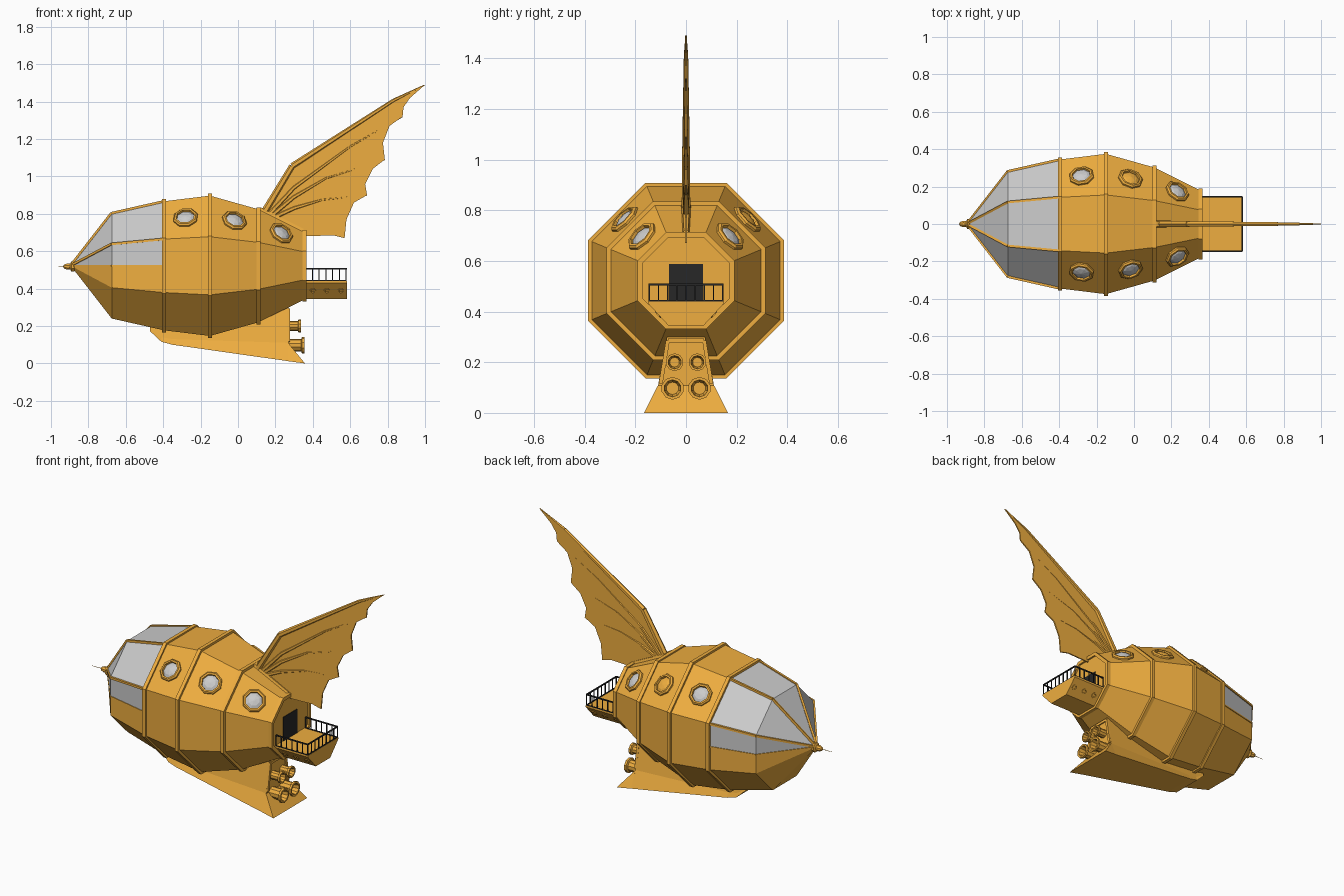
import bpy, bmesh
from math import sin, cos, pi, radians
from mathutils import Vector, Matrix

if "Cube" in bpy.data.objects:
    bpy.data.objects.remove(bpy.data.objects["Cube"])

def material(name, col):
    m = bpy.data.materials.new(name)
    m.diffuse_color = col
    m.use_nodes = True
    m.node_tree.nodes["Principled BSDF"].inputs["Base Color"].default_value = m.diffuse_color
    return m

ORANGE = material("orange_paint", (0.86, 0.42, 0.05, 1))
BLACK = material("black_metal", (0.02, 0.02, 0.02, 1))
ZC = 0.522  # height of the hull axis

def build(name, lofts, mat=None, caps=True, close=False):
    """Each loft is a list of vertex rings bridged by quads."""
    bm = bmesh.new()
    for rings in lofts:
        vs = [[bm.verts.new(p) for p in r] for r in rings]
        n = len(vs[0])
        pairs = list(zip(vs, vs[1:])) + ([(vs[-1], vs[0])] if close else [])
        for a, b in pairs:
            for j in range(n):
                k = (j + 1) % n
                bm.faces.new((a[j], a[k], b[k], b[j]))
        if caps and not close:
            bm.faces.new(vs[0])
            bm.faces.new(vs[-1])
    bmesh.ops.recalc_face_normals(bm, faces=bm.faces)
    me = bpy.data.meshes.new(name)
    bm.to_mesh(me)
    bm.free()
    ob = bpy.data.objects.new(name, me)
    bpy.context.collection.objects.link(ob)
    if mat:
        me.materials.append(mat)
    return ob

def lathe(origin, axis, profile, n=8):
    """Rings for a turned shape: profile is (radius, height) along axis."""
    q = Vector(axis).to_track_quat('Z', 'Y')
    o = Vector(origin)
    return [[o + q @ Vector((r * cos(2 * pi * (i + .5) / n), r * sin(2 * pi * (i + .5) / n), h))
             for i in range(n)] for r, h in profile]

def beam(p, q, r0, r1=None, n=4):
    d = Vector(q) - Vector(p)
    return lathe(p, d, [(r0, 0), (r1 or r0, d.length)], n)

def path(pts, radii, n=4):
    return [beam(pts[i], pts[i + 1], radii[i], radii[i + 1], n) for i in range(len(pts) - 1)]

def octagon(x, a):
    R = a / cos(pi / 8)
    return [Vector((x, R * cos(pi / 8 + k * pi / 4), ZC + R * sin(pi / 8 + k * pi / 4))) for k in range(8)]

def section(x, a):
    """Octagon plus a mid point on each vertical side."""
    o = octagon(x, a)
    return [Vector((x, a, ZC))] + o[:4] + [Vector((x, -a, ZC))] + o[4:]

# hull, with the upper front faces split off as canopy glass
stations = [(-0.885, 0.012), (-0.675, 0.282), (-0.395, 0.345), (-0.15, 0.375), (0.11, 0.302), (0.355, 0.18)]
hull = build("hull", [[section(*s) for s in stations]], ORANGE)
glass = hull.copy()
glass.data = hull.data.copy()
glass.name = "canopy_glass"
glass.data.materials.clear()
bpy.context.collection.objects.link(glass)
for ob, keep_glass in ((hull, False), (glass, True)):
    bm = bmesh.new()
    bm.from_mesh(ob.data)
    kill = []
    for f in bm.faces:
        c = f.calc_center_median()
        is_glass = -0.88 < c.x < -0.40 and c.z > ZC + 0.005
        if is_glass != keep_glass:
            kill.append(f)
    bmesh.ops.delete(bm, geom=kill, context='FACES')
    bm.to_mesh(ob.data)
    bm.free()

# canopy frame bars
secs = [section(*s) for s in stations[:3]]
bars = []
for j in range(6):
    bars += path([s[j] for s in secs], [.009 if 0 < j < 5 else .006] * 3)
build("canopy_frame", bars, ORANGE)

# hull rings
for i, (x, a) in enumerate(stations[2:]):
    w = 0.011
    build(f"hull_ring_{i + 1}", [[octagon(x - w, a - .01), octagon(x - w, a + .011),
                                  octagon(x + w, a + .011), octagon(x + w, a - .01)]], ORANGE, close=True)

# nose cap and needle
build("nose_cap", [lathe((-0.855, 0, 0.518), (-1, 0, 0),
      [(.038, 0), (.026, .02), (.03, .027), (.03, .036), (.016, .042), (.018, .058), (.012, .075), (.002, .08)])], ORANGE)
build("nose_needle", [beam((-0.92, 0, 0.518), (-1, 0, 0.518), .002, .001)], ORANGE)

# portholes on the upper diagonal faces
for i, x in enumerate((-0.28, -0.02, 0.23)):
    (x0, a0), (x1, a1) = stations[i + 2], stations[i + 3]
    a = a0 + (a1 - a0) * (x - x0) / (x1 - x0)
    for side, s in (("right", -1), ("left", 1)):
        u = Vector((0, s, 1)).normalized()
        normal = Vector((a0 - a1, 0, 0)) + u * (x1 - x0)
        o = Vector((x, 0, ZC)) + u * a
        build(f"porthole_rim_{side}_{i + 1}", [lathe(o, normal,
              [(.068, -.01), (.068, .009), (.06, .017), (.05, .017), (.046, -.01)])], ORANGE, close=True)
        build(f"porthole_glass_{side}_{i + 1}", [lathe(o, normal, [(.049, .004), (.032, .013), (.004, .018)])],
              ORANGE if (i, s) == (1, 1) else None)

# tail fin membrane with scalloped trailing edge
fin = [(.13, .79), (.29, 1.06), (.83, 1.41), (1, 1.49), (.92, 1.42), (.885, 1.37), (.88, 1.32), (.81, 1.27),
       (.775, 1.18), (.785, 1.09), (.72, 1.04), (.68, .96), (.69, .90), (.62, .86), (.58, .77), (.57, .67),
       (.51, .685), (.36, .68), (.30, .70)]
build("tail_fin", [[[(x, y, z) for x, z in fin] for y in (-.004, .004)]], ORANGE)

# fin spars
spars = [[(.13, .79), (.29, 1.055), (.83, 1.405), (.995, 1.487)],
         [(.17, .80), (.30, .94), (.60, 1.16), (.88, 1.32)],
         [(.18, .79), (.30, .89), (.47, .99), (.785, 1.09)],
         [(.19, .78), (.30, .83), (.45, .875), (.69, .90)]]
parts = []
for i, s in enumerate(spars):
    k = 1 if i == 0 else .7
    parts += path([(x, 0, z) for x, z in s], [.02 * k, .017 * k, .010 * k, .003], 6)
build("fin_spars", parts, ORANGE)
build("fin_foot", [[[(.12, -w, z0), (.12, w, z0), (.35, w * .6, z1), (.35, -w * .6, z1)]
                    for w, z0, z1 in ((.032, .78, .68), (.014, .835, .72))]], ORANGE)

# rear door
build("rear_door", [[[(x, -.068, .44), (x, .068, .44), (x, .068, .587), (x, -.068, .587)]
                     for x in (.35, .358)]], BLACK)

# balcony, rivets on its sloping sides, and railing
deck = [(-.148, .44), (-.148, .43), (-.07, .345), (.07, .345), (.148, .43), (.148, .44)]
build("balcony", [[[(x, y, z) for y, z in deck] for x in (.35, .582)]], ORANGE)
build("balcony_rivets", [lathe((x, s * .109, .388), (0, s * .09, -.08),
      [(.018, -.004), (.018, .004), (.011, .004), (.009, .001)]) for x in (.40, .475, .55) for s in (-1, 1)], ORANGE)
corners = [(.362, -.145), (.578, -.145), (.578, .145), (.362, .145)]
rails = []
for (xa, ya), (xb, yb), n in zip(corners, corners[1:], (6, 8, 6)):
    rails.append(beam((xa, ya, .507), (xb, yb, .507), .005))
    rails.append(beam((xa, ya, .442), (xb, yb, .442), .004))
    for k in range(n + 1):
        x, y = xa + (xb - xa) * k / n, ya + (yb - ya) * k / n
        rails.append(beam((x, y, .44), (x, y, .508), .0035))
build("railing", rails, BLACK)

# keel: (x, bottom z, bend z, top z) and matching half widths
keel = [(-.47, .172, .18, .20, .085, .08, .075), (-.41, .116, .14, .20, .095, .085, .075),
        (-.35, .1, .13, .20, .10, .09, .075), (.27, .012, .11, .30, .155, .11, .075)]
rings = []
for x, zb, zm, zt, wb, wm, wt in keel:
    rings.append([(x, -wb, zb), (x, -wm, zm), (x, -wt, zt), (x, wt, zt), (x, wm, zm), (x, wb, zb)])
build("keel", [rings], ORANGE)
build("keel_lip", [[[(.268, s * .11, .11), (.268, s * .155, .012), (.358, s * .166, 0)] for s in (-1, 1)]], ORANGE)
frame = [(.27, -.1, .115), (.27, -.072, .285), (.27, .072, .285), (.27, .1, .115)]
build("engine_frame", [beam(p, q, .011) for p, q in zip(frame, frame[1:])], ORANGE)

# engine nozzles
for row, y, z, r, length in (("upper", .045, .20, .035, .072), ("lower", .053, .097, .045, .09)):
    for side, s in (("right", -1), ("left", 1)):
        build(f"nozzle_{row}_{side}", [lathe((.266, s * y, z), (1, 0, 0),
              [(r * .75, 0), (r * .75, length - .018), (r, length - .014), (r, length), (r * .75, length),
               (r * .55, length - .045)], 10)], ORANGE)
